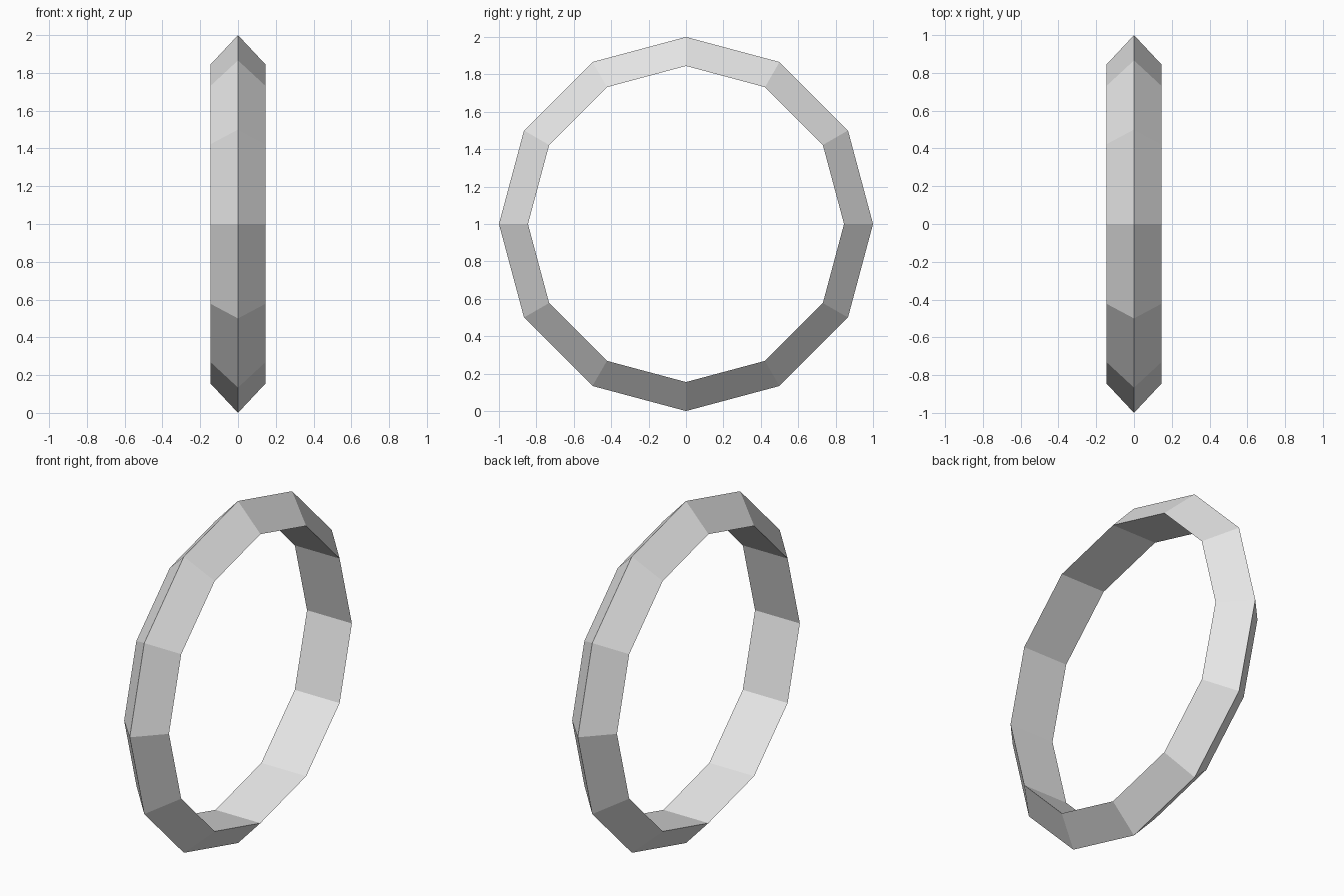
import bpy
import bmesh
from math import tau
from mathutils import Matrix, Vector

SIDES = 12
OUTER, INNER, HALF_WIDTH = 1.0, 0.845, 0.145

cube = bpy.data.objects.get("Cube")
if cube:
    bpy.data.objects.remove(cube, do_unlink=True)

# Plain grey finish
grey = bpy.data.materials.new("light_grey")
grey.use_nodes = True
colour = (0.8, 0.8, 0.8, 1)
grey.diffuse_color = colour
grey.node_tree.nodes["Principled BSDF"].inputs["Base Color"].default_value = colour

# Triangular section: sharp outer ridge, flat inner wall
section = [Vector((0, 0, OUTER)),
           Vector((HALF_WIDTH, 0, INNER)),
           Vector((-HALF_WIDTH, 0, INNER))]

# Sweep the section around the x axis
bm = bmesh.new()
rings = []
for i in range(SIDES):
    turn = Matrix.Rotation(tau * i / SIDES, 3, 'X')
    rings.append([bm.verts.new(turn @ p + Vector((0, 0, OUTER))) for p in section])
for i, ring in enumerate(rings):
    after = rings[(i + 1) % SIDES]
    for j in range(len(section)):
        k = (j + 1) % len(section)
        bm.faces.new((ring[j], ring[k], after[k], after[j]))
bmesh.ops.recalc_face_normals(bm, faces=bm.faces)

mesh = bpy.data.meshes.new("ring_band")
bm.to_mesh(mesh)
bm.free()
mesh.materials.append(grey)
ring_band = bpy.data.objects.new("ring_band", mesh)
bpy.context.collection.objects.link(ring_band)
